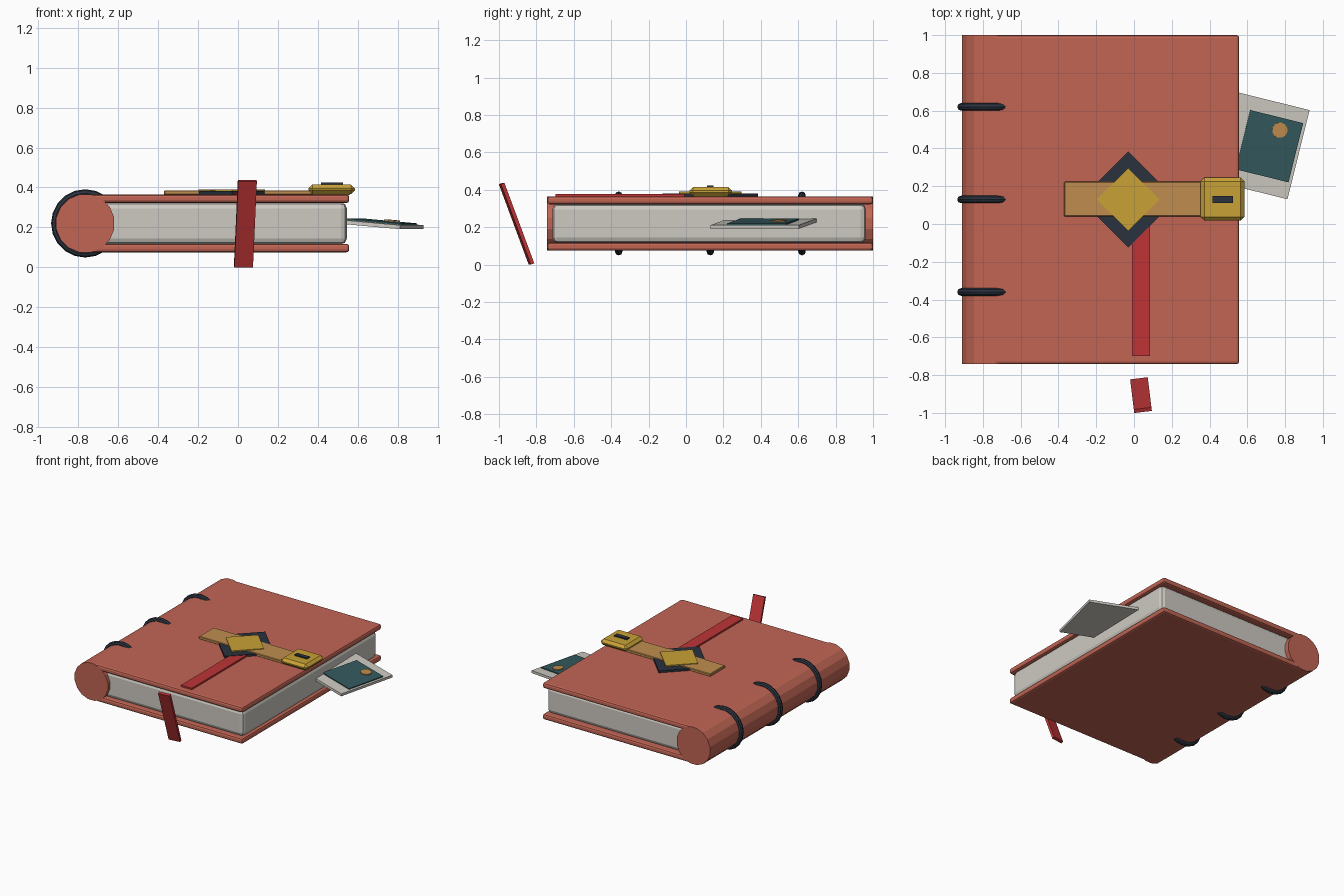
import bpy, math
from mathutils import Matrix, Vector

if "Cube" in bpy.data.objects:
    bpy.data.objects.remove(bpy.data.objects["Cube"])


def material(name, r, g, b):
    lin = [((c / 255 + 0.055) / 1.055) ** 2.4 for c in (r, g, b)]
    m = bpy.data.materials.new(name)
    m.diffuse_color = (*lin, 1)
    m.use_nodes = True
    m.node_tree.nodes["Principled BSDF"].inputs["Base Color"].default_value = m.diffuse_color
    return m


LEATHER = material("red_brown_leather", 193, 101, 84)
PAPER = material("paper", 206, 202, 194)
IRON = material("dark_iron", 42, 50, 62)
GOLD = material("gold", 201, 162, 54)
TAN = material("tan_leather", 192, 141, 78)
RED = material("red_ribbon", 190, 52, 54)
TEAL = material("teal", 52, 90, 94)


def finish(name, mat, matrix, bevel=0, segments=1):
    ob = bpy.context.object
    ob.name = name
    ob.data.materials.append(mat)
    ob.matrix_world = matrix
    if bevel:
        mod = ob.modifiers.new("bevel", 'BEVEL')
        mod.width, mod.segments = bevel, segments
    return ob


def box(name, lo, hi, mat, bevel=0, segments=1, frame=Matrix()):
    """Box between two corners, placed in an optional local frame."""
    lo, hi = Vector(lo), Vector(hi)
    bpy.ops.mesh.primitive_cube_add(size=1)
    ob = bpy.context.object
    ob.data.transform(Matrix.Translation((lo + hi) / 2) @ Matrix.Diagonal((*(hi - lo), 1)))
    return finish(name, mat, frame, bevel, segments)


def cylinder(name, radius, depth, sides, mat, matrix):
    bpy.ops.mesh.primitive_cylinder_add(vertices=sides, radius=radius, depth=depth)
    return finish(name, mat, matrix)


def rot(deg, axis):
    return Matrix.Rotation(math.radians(deg), 4, axis)


move = Matrix.Translation

# Covers and page block
for name, z in (("back_cover", 0.075), ("front_cover", 0.322)):
    box(name, (-0.755, -0.742, z), (0.557, 1.0, z + 0.043), LEATHER, 0.014, 2)
box("page_block", (-0.74, -0.715, 0.115), (0.545, 0.962, 0.325), PAPER, 0.03, 2)

# Faceted spine with three iron bands
cylinder("spine", 0.148, 1.742, 16, LEATHER,
         move((-0.765, 0.129, 0.22)) @ rot(90, 'X') @ rot(11.25, 'Z'))
for y in (-0.36, 0.13, 0.62):
    bpy.ops.mesh.primitive_torus_add(major_radius=0.151, minor_radius=0.02,
                                     major_segments=20, minor_segments=8)
    finish("spine_band", IRON, move((-0.765, y, 0.22)) @ rot(90, 'X'))

# Ribbon bookmark lying on the cover, and its loose end
box("ribbon", (-0.01, -0.698, 0.36), (0.085, 0.05, 0.378), RED)
box("ribbon_end", (-0.047, -0.01, -0.2295), (0.047, 0.01, 0.2295), RED,
    frame=move((0.037, -0.906, 0.2185)) @ rot(7, 'Z') @ rot(20.5, 'X'))

# Diamond ornaments around the strap
diamond = move((-0.031, 0.13, 0)) @ rot(45, 'Z')
box("iron_diamond", (-0.18, -0.18, 0.36), (0.18, 0.18, 0.381), IRON, frame=diamond)
box("strap", (-0.37, 0.04, 0.362), (0.56, 0.224, 0.385), TAN, 0.004)
box("gold_diamond", (-0.118, -0.118, 0.37), (0.118, 0.118, 0.39), GOLD, frame=diamond)

# Clasp with its slot
box("clasp", (0.352, 0.018, 0.366), (0.585, 0.246, 0.415), GOLD, 0.02)
box("clasp_slot", (0.415, 0.112, 0.405), (0.525, 0.147, 0.424), IRON)

# Picture card tucked between the pages; local origin on its outer edge
card = move((0.871, 0.367, 0.211)) @ rot(-13.9, 'Z') @ rot(5, 'Y')
box("card", (-0.45, -0.243, -0.02), (0, 0.243, 0), PAPER, frame=card)
box("card_picture", (-0.306, -0.155, -0.005), (-0.017, 0.168, 0.008), TEAL, frame=card)
cylinder("card_seal", 0.041, 0.012, 12, TAN, card @ move((-0.129, 0.102, 0.009)))
